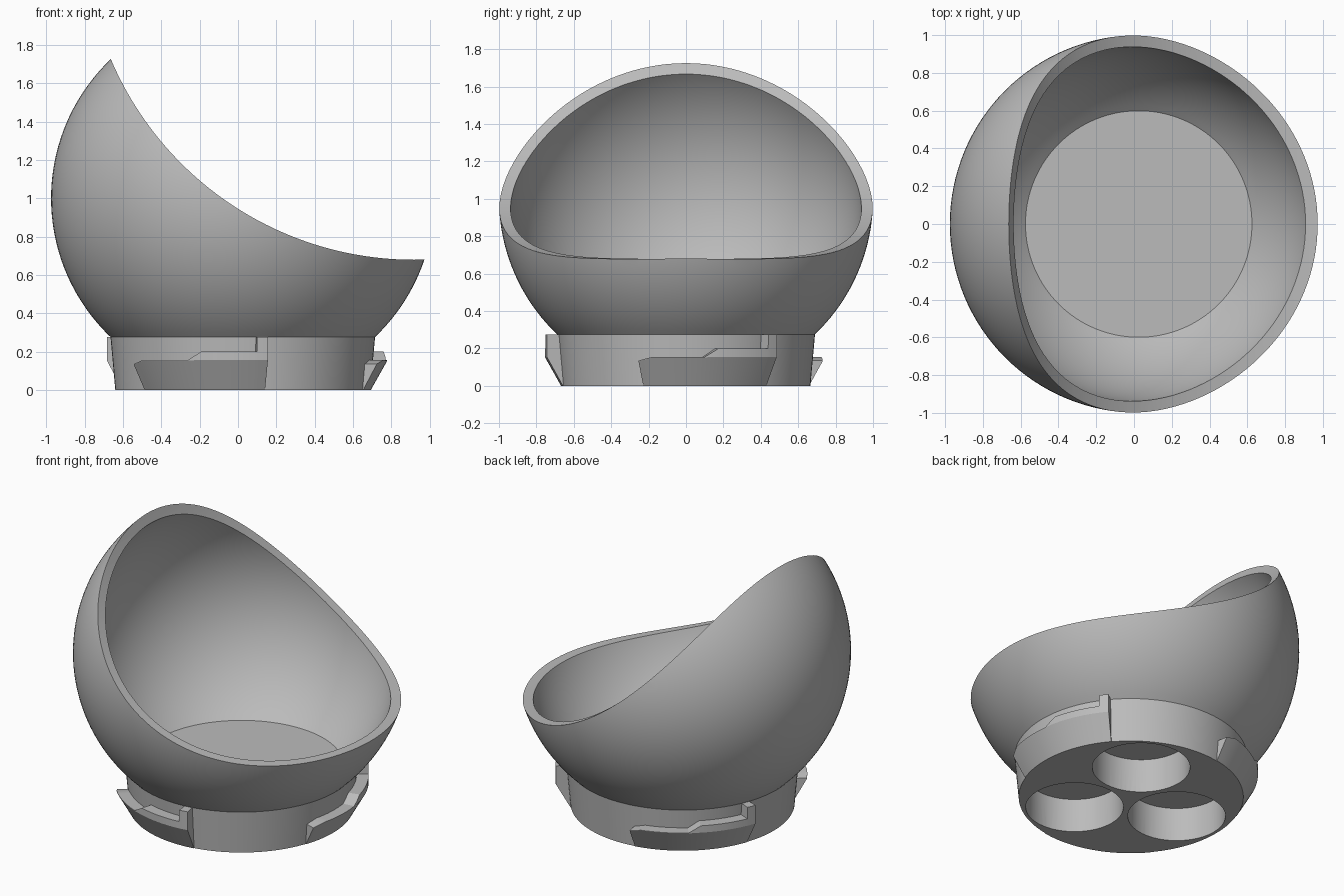
import bpy, bmesh
from math import sin, cos, asin, radians, pi
from mathutils import Matrix, Vector

if "Cube" in bpy.data.objects:
    bpy.data.objects.remove(bpy.data.objects["Cube"])

CX = 0.025            # axis of the round body
BALL_Z = 1.0          # centre height of the ball
OUTER, INNER = 1.0, 0.94
BASE_TOP = 0.276

grey = bpy.data.materials.new("plain_grey")
grey.use_nodes = True
grey.diffuse_color = (0.5, 0.5, 0.5, 1)
grey.node_tree.nodes["Principled BSDF"].inputs["Base Color"].default_value = (0.5, 0.5, 0.5, 1)


def make_object(name, bm):
    bmesh.ops.recalc_face_normals(bm, faces=bm.faces)
    mesh = bpy.data.meshes.new(name)
    bm.to_mesh(mesh)
    bm.free()
    mesh.materials.append(grey)
    ob = bpy.data.objects.new(name, mesh)
    bpy.context.collection.objects.link(ob)
    return ob


def activate(ob):
    bpy.ops.object.select_all(action='DESELECT')
    ob.select_set(True)
    bpy.context.view_layer.objects.active = ob


def smooth(ob, angle=25):
    activate(ob)
    bpy.ops.object.shade_smooth_by_angle(angle=radians(angle))


def lathe(name, profile, steps=128):
    bm = bmesh.new()
    verts = [bm.verts.new((r, 0, z)) for r, z in profile]
    edges = [bm.edges.new(pair) for pair in zip(verts, verts[1:])]
    bmesh.ops.spin(bm, geom=verts + edges, cent=(0, 0, 0), axis=(0, 0, 1),
                   angle=2 * pi, steps=steps)
    bmesh.ops.remove_doubles(bm, verts=bm.verts, dist=1e-5)
    bmesh.ops.translate(bm, verts=bm.verts, vec=(CX, 0, 0))
    return make_object(name, bm)


def cylinder_cutter(name, radius, depth, matrix, segments):
    bm = bmesh.new()
    bmesh.ops.create_cone(bm, cap_ends=True, segments=segments, radius1=radius,
                          radius2=radius, depth=depth, matrix=matrix)
    ob = make_object(name, bm)
    ob.hide_render = True
    return ob


def cut(target, cutter):
    mod = target.modifiers.new("cut", 'BOOLEAN')
    mod.operation = 'DIFFERENCE'
    mod.solver = 'EXACT'
    mod.object = cutter
    activate(target)
    bpy.ops.object.modifier_apply(modifier=mod.name)
    bpy.data.objects.remove(cutter)


def arc(radius, z0, z1, count=44):
    a0, a1 = asin((z0 - BALL_Z) / radius), asin((z1 - BALL_Z) / radius)
    angles = [a0 + (a1 - a0) * i / count for i in range(count + 1)]
    return [(radius * cos(a), BALL_Z + radius * sin(a)) for a in angles]


# Hollow ball standing on a slightly flared solid base
profile = [(0, 0), (0.665, 0)]
profile += arc(OUTER, BASE_TOP, 1.82)
profile += arc(INNER, 1.82, BASE_TOP)
profile += [(0, BASE_TOP)]
bowl = lathe("bowl", profile)

# Sweeping curved opening
sweep = Matrix.Translation((0.918, 0, 2.397)) @ Matrix.Rotation(pi / 2, 4, 'X')
cut(bowl, cylinder_cutter("opening_cutter", 1.718, 3, sweep, 256))

# Three round pockets underneath
for k in range(3):
    a = radians(60 + 120 * k)
    place = Matrix.Translation((CX + 0.355 * cos(a), 0.355 * sin(a), 0))
    cut(bowl, cylinder_cutter("pocket_cutter", 0.29, 0.44, place, 64))
smooth(bowl)

# Locking tabs: top height along the arc, in degrees from the low end
TAB_TOP = [(0, 0.135), (6, 0.155), (27.7, 0.155), (33.3, 0.2),
           (55.6, 0.2), (55.7, 0.275), (60, 0.275)]


def tab_section(z):
    ramp_z = min(z - 0.003, 0.155)
    ramp_r = 0.668 + 0.087 * ramp_z / 0.155
    return [(0.655, 0), (0.668, 0), (ramp_r, ramp_z), (ramp_r, z), (0.66, z)]


def locking_tab(name, start):
    bm = bmesh.new()
    stations = [TAB_TOP[0]]
    for (a0, z0), (a1, z1) in zip(TAB_TOP, TAB_TOP[1:]):
        n = max(1, round((a1 - a0) / 2.5))
        stations += [(a0 + (a1 - a0) * i / n, z0 + (z1 - z0) * i / n)
                     for i in range(1, n + 1)]
    rings = []
    for angle, z in stations:
        a = radians(start + angle)
        rings.append([bm.verts.new((CX + r * cos(a), r * sin(a), h))
                      for r, h in tab_section(z)])
    for ra, rb in zip(rings, rings[1:]):
        for i in range(len(ra)):
            j = (i + 1) % len(ra)
            bm.faces.new((ra[i], ra[j], rb[j], rb[i]))
    bm.faces.new(rings[0])
    bm.faces.new(rings[-1])
    smooth(make_object(name, bm), 20)


for name, start in (("left_tab", -20), ("back_tab", 100), ("front_tab", 220)):
    locking_tab(name, start)
